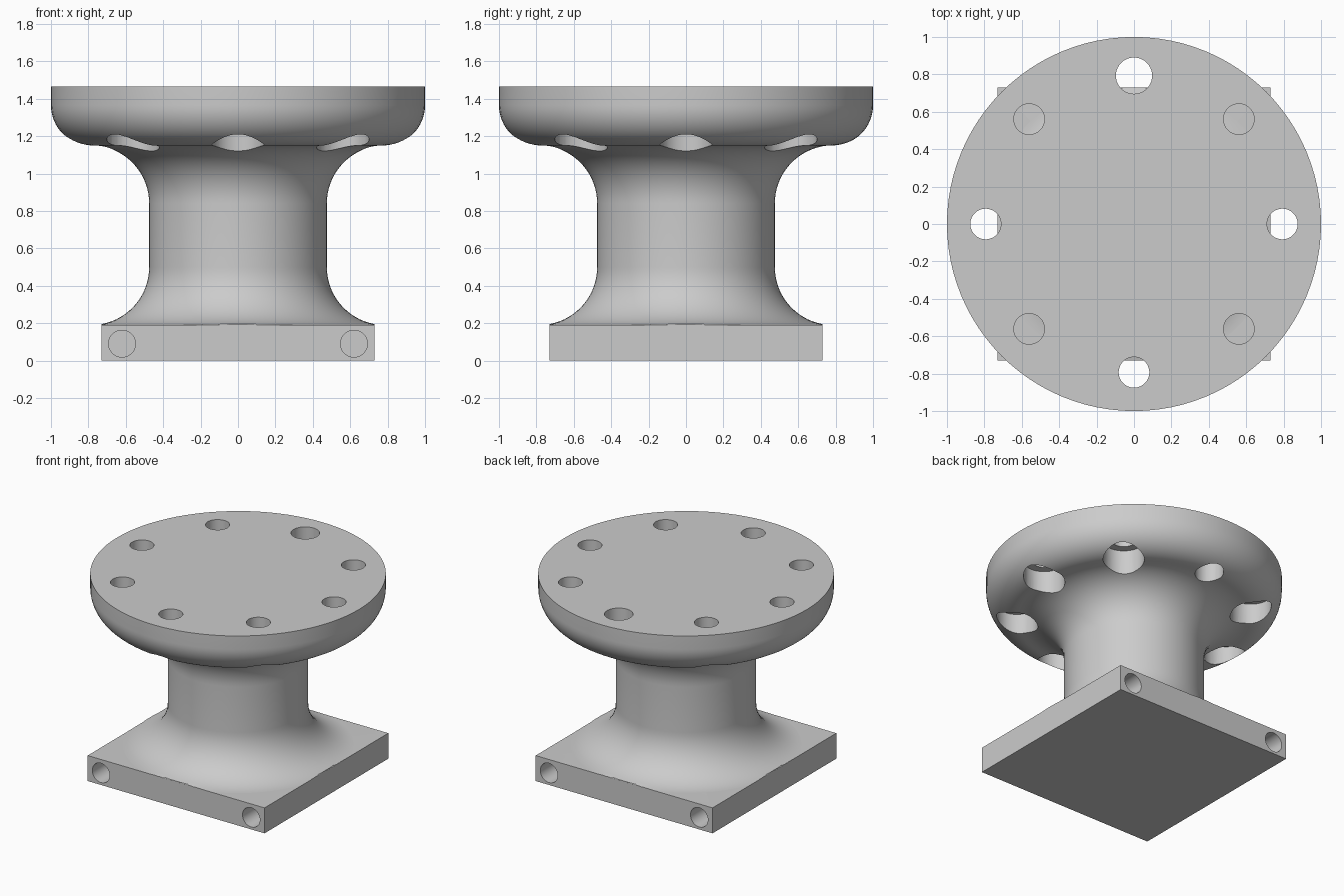
import bpy, bmesh
from math import sin, cos, pi, radians
from mathutils import Matrix, Vector

default = bpy.data.objects.get("Cube")
if default:
    bpy.data.objects.remove(default, do_unlink=True)

grey = bpy.data.materials.new("plain grey")
grey.use_nodes = True
grey.diffuse_color = (0.6, 0.6, 0.6, 1)
grey.node_tree.nodes["Principled BSDF"].inputs["Base Color"].default_value = grey.diffuse_color

HALF = 0.73        # half width of the square foot
FOOT_TOP = 0.19
TOP = 1.465
STEPS = 96


def make_object(name, bm):
    bmesh.ops.recalc_face_normals(bm, faces=bm.faces)
    mesh = bpy.data.meshes.new(name)
    bm.to_mesh(mesh)
    bm.free()
    mesh.materials.append(grey)
    ob = bpy.data.objects.new(name, mesh)
    bpy.context.collection.objects.link(ob)
    return ob


def arc(cx, cz, r, start, end, n):
    angles = [radians(start + (end - start) * i / n) for i in range(n + 1)]
    return [(cx + r * cos(a), cz + r * sin(a)) for a in angles]


def lathe(name, profile):
    bm = bmesh.new()
    rings = [[bm.verts.new((r * cos(2 * pi * i / STEPS), r * sin(2 * pi * i / STEPS), z))
              for i in range(STEPS)] for r, z in profile]
    for a, b in zip(rings, rings[1:]):
        for i in range(STEPS):
            j = (i + 1) % STEPS
            bm.faces.new((a[i], a[j], b[j], b[i]))
    bm.faces.new(rings[0])
    bm.faces.new(rings[-1])
    # Trim the lower flare to the sides of the square foot
    for v in bm.verts:
        if v.co.z < 0.3:
            for k in (0, 1):
                v.co[k] = max(-HALF + 0.0005, min(HALF - 0.0005, v.co[k]))
    return make_object(name, bm)


def boolean(target, other, operation):
    mod = target.modifiers.new("joint", 'BOOLEAN')
    mod.operation = operation
    mod.solver = 'EXACT'
    mod.object = other
    bpy.context.view_layer.objects.active = target
    bpy.ops.object.modifier_apply(modifier=mod.name)
    bpy.data.objects.remove(other, do_unlink=True)


def drill(target, start, end, radius):
    start, end = Vector(start), Vector(end)
    axis = end - start
    turn = Vector((0, 0, 1)).rotation_difference(axis).to_matrix().to_4x4()
    bm = bmesh.new()
    bmesh.ops.create_cone(bm, cap_ends=True, segments=40, radius1=radius, radius2=radius,
                          depth=axis.length, matrix=Matrix.Translation((start + end) / 2) @ turn)
    cutter = make_object("drill", bm)
    cutter.hide_render = True
    boolean(target, cutter, 'DIFFERENCE')


# Column with flared ends and a round flange
profile = [(0.4, 0.1)]
profile += arc(0.785, 0.5, 0.31, 270, 180, 18)
profile += arc(0.785, 0.84, 0.31, 180, 90, 18)
profile += arc(0.785, 1.365, 0.215, -90, 0, 16)[1:]
profile += [(1, TOP)]
pedestal = lathe("flanged_pedestal", profile)

# Square foot
bm = bmesh.new()
bmesh.ops.create_cube(bm, size=1)
height = FOOT_TOP + 0.0002
for v in bm.verts:
    v.co = (v.co.x * 2 * HALF, v.co.y * 2 * HALF, (v.co.z + 0.5) * height)
foot = make_object("square_foot", bm)
boolean(pedestal, foot, 'UNION')

# Ring of flange holes, counterbored below except for the larger rear one
for i in range(8):
    a = i * pi / 4
    x, y = 0.793 * cos(a), 0.793 * sin(a)
    rear = i == 2
    drill(pedestal, (x, y, 0.9), (x, y, TOP + 0.1), 0.097 if rear else 0.082)
    if not rear:
        drill(pedestal, (x, y, 0.9), (x, y, 1.3), 0.14)

# Blind holes in the front and back of the foot
for sx in (-1, 1):
    for sy in (-1, 1):
        drill(pedestal, (sx * 0.62, sy * 0.9, 0.09), (sx * 0.62, sy * 0.45, 0.09), 0.072)

# Smooth curves, flat large faces
bpy.ops.object.select_all(action='DESELECT')
pedestal.select_set(True)
bpy.context.view_layer.objects.active = pedestal
bpy.ops.object.shade_smooth_by_angle(angle=radians(30))
for p in pedestal.data.polygons:
    if p.area > 0.1:
        p.use_smooth = False
